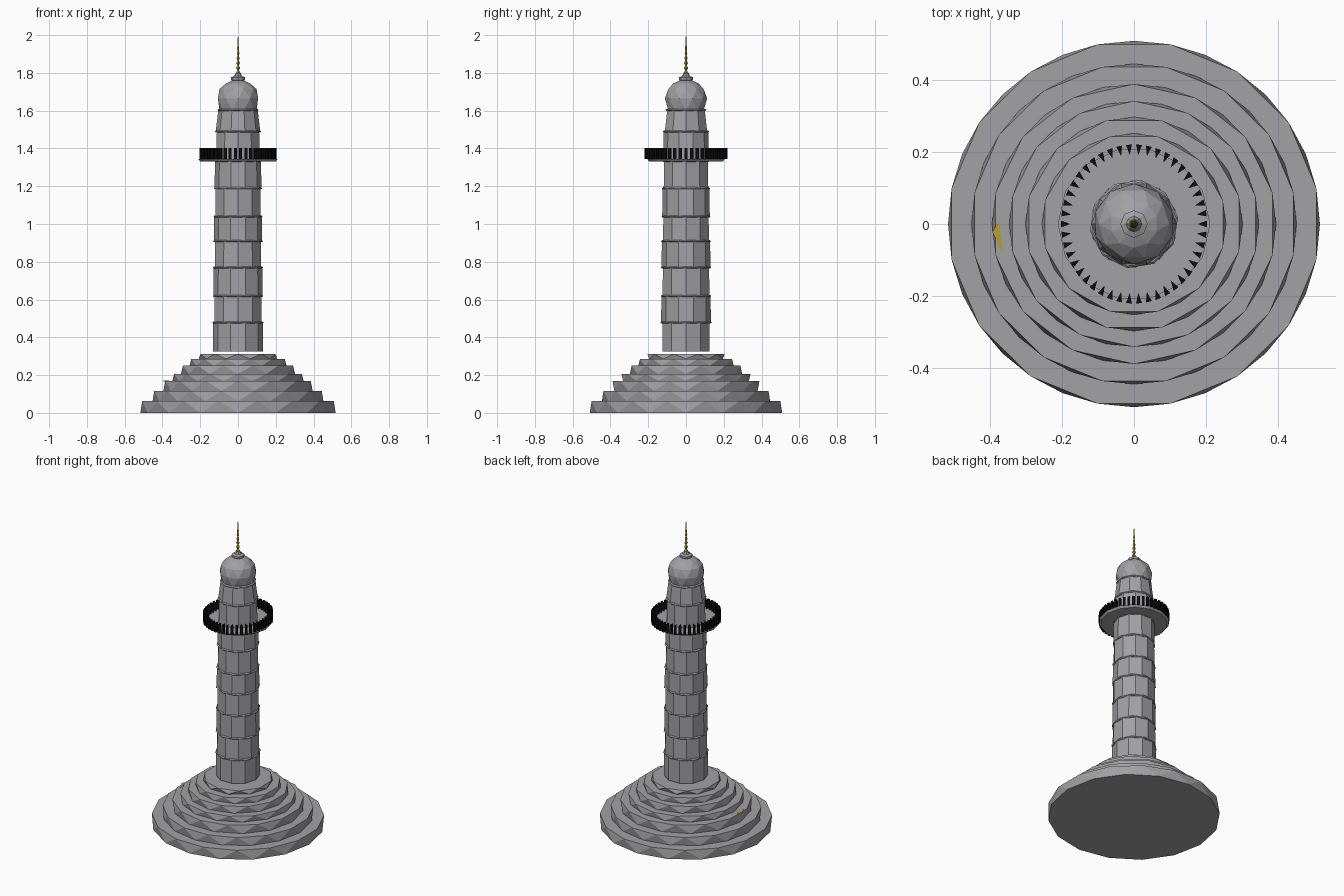
import bpy, bmesh, math

if "Cube" in bpy.data.objects:
    bpy.data.objects.remove(bpy.data.objects["Cube"])


def material(name, rgb):
    m = bpy.data.materials.new(name)
    m.diffuse_color = (*rgb, 1)
    m.use_nodes = True
    m.node_tree.nodes["Principled BSDF"].inputs["Base Color"].default_value = m.diffuse_color
    return m


STONE = material("grey stone", (0.36, 0.36, 0.38))
GOLD = material("gold", (0.50, 0.34, 0.03))
BLACK = material("black iron", (0.004, 0.004, 0.004))


def finish(name, bm, mat):
    bmesh.ops.recalc_face_normals(bm, faces=bm.faces)
    me = bpy.data.meshes.new(name)
    bm.to_mesh(me)
    bm.free()
    me.materials.append(mat)
    ob = bpy.data.objects.new(name, me)
    bpy.context.collection.objects.link(ob)
    return ob


def stack(bm, rings, n, sy=1.0, phase=0.0, twist=False):
    """Closed faceted stack of rings (z, r); twist zigzags every other ring."""
    loops = []
    for i, (z, r) in enumerate(rings):
        ph = phase + (0.5 if twist and i % 2 else 0)
        loops.append([bm.verts.new((r * math.cos((k + ph) * math.tau / n),
                                    sy * r * math.sin((k + ph) * math.tau / n), z))
                      for k in range(n)])
    for i, (a, b) in enumerate(zip(loops, loops[1:])):
        for k in range(n):
            j = (k + 1) % n
            if not twist:
                bm.faces.new((a[k], a[j], b[j], b[k]))
            elif i % 2 == 0:
                bm.faces.new((a[k], a[j], b[k]))
                bm.faces.new((a[j], b[j], b[k]))
            else:
                bm.faces.new((a[k], a[j], b[j]))
                bm.faces.new((a[k], b[j], b[k]))
    bm.faces.new(loops[0][::-1])
    bm.faces.new(loops[-1])


# stepped base: each tier has zigzag facets
radii = [0.517, 0.452, 0.395, 0.347, 0.302, 0.256, 0.208]
tops = [0.063, 0.117, 0.17, 0.207, 0.25, 0.286, 0.312]
sides = [16, 16, 14, 14, 12, 12, 10]
z0 = 0.0
for i, (r, z1, n) in enumerate(zip(radii, tops, sides)):
    bm = bmesh.new()
    stack(bm, [(z0, r), (z1, r)], n, sy=0.985, twist=True)
    finish(f"base_tier_{i + 1}", bm, STONE)
    z0 = z1

# gilded fragment on the third step
bm = bmesh.new()
tri = [bm.verts.new(p) for p in ((-0.376, 0.007, 0.172), (-0.394, -0.022, 0.172), (-0.364, -0.085, 0.172))]
low = [bm.verts.new((v.co.x, v.co.y, 0.166)) for v in tri]
bm.faces.new(tri)
bm.faces.new(low[::-1])
for k in range(3):
    j = (k + 1) % 3
    bm.faces.new((tri[k], low[k], low[j], tri[j]))
finish("gilded_fragment", bm, GOLD)

# shaft: drums separated by slim bands
seams = [(0.325, 0.132), (0.48, 0.132), (0.62, 0.130), (0.77, 0.129), (0.91, 0.128), (1.04, 0.126),
         (1.19, 0.124), (1.335, 0.122), (1.49, 0.118), (1.605, 0.104)]
for i, ((a, ra), (b, rb)) in enumerate(zip(seams, seams[1:])):
    bm = bmesh.new()
    stack(bm, [(a, ra), (b, rb)], 10, phase=0.5 * (i % 2))
    finish(f"shaft_drum_{i + 1}", bm, STONE)
    bm = bmesh.new()
    stack(bm, [(b - 0.006, rb + 0.001), (b - 0.001, rb + 0.006), (b + 0.005, rb)], 10, phase=0.25)
    finish(f"shaft_band_{i + 1}", bm, STONE)

# balcony floor
bm = bmesh.new()
stack(bm, [(1.332, 0.200), (1.345, 0.212)], 14)
finish("balcony_floor", bm, STONE)

# railing: wedge balusters around a slight oval
bm = bmesh.new()
N = 46
for k in range(N):
    t = k * math.tau / N
    plan = [(1.0, t - 0.04), (1.0, t + 0.04), (0.87, t)]
    lo, hi = [[bm.verts.new((0.203 * f * math.cos(a), 0.221 * f * math.sin(a), z))
               for f, a in plan] for z in (1.343, 1.402)]
    bm.faces.new(lo[::-1])
    bm.faces.new(hi)
    for i in range(3):
        j = (i + 1) % 3
        bm.faces.new((lo[i], lo[j], hi[j], hi[i]))
finish("railing", bm, BLACK)

# dome and its collar
bm = bmesh.new()
stack(bm, [(1.60, 0.098), (1.665, 0.112), (1.715, 0.098), (1.745, 0.066), (1.762, 0.026)],
      10, twist=True)
finish("dome", bm, STONE)
bm = bmesh.new()
stack(bm, [(1.755, 0.026), (1.763, 0.038), (1.776, 0.038), (1.783, 0.022), (1.797, 0.014)], 8)
finish("dome_collar", bm, STONE)

# finial: tapering string of beads on a needle
bm = bmesh.new()
rings = [(1.785, 0.006)]
for k in range(6):
    z = 1.80 + 0.026 * k
    r = 0.014 - 0.0016 * k
    rings += [(z, r), (z + 0.013, 0.004)]
rings.append((2.0, 0.001))
stack(bm, rings, 5)
finish("finial", bm, GOLD)
